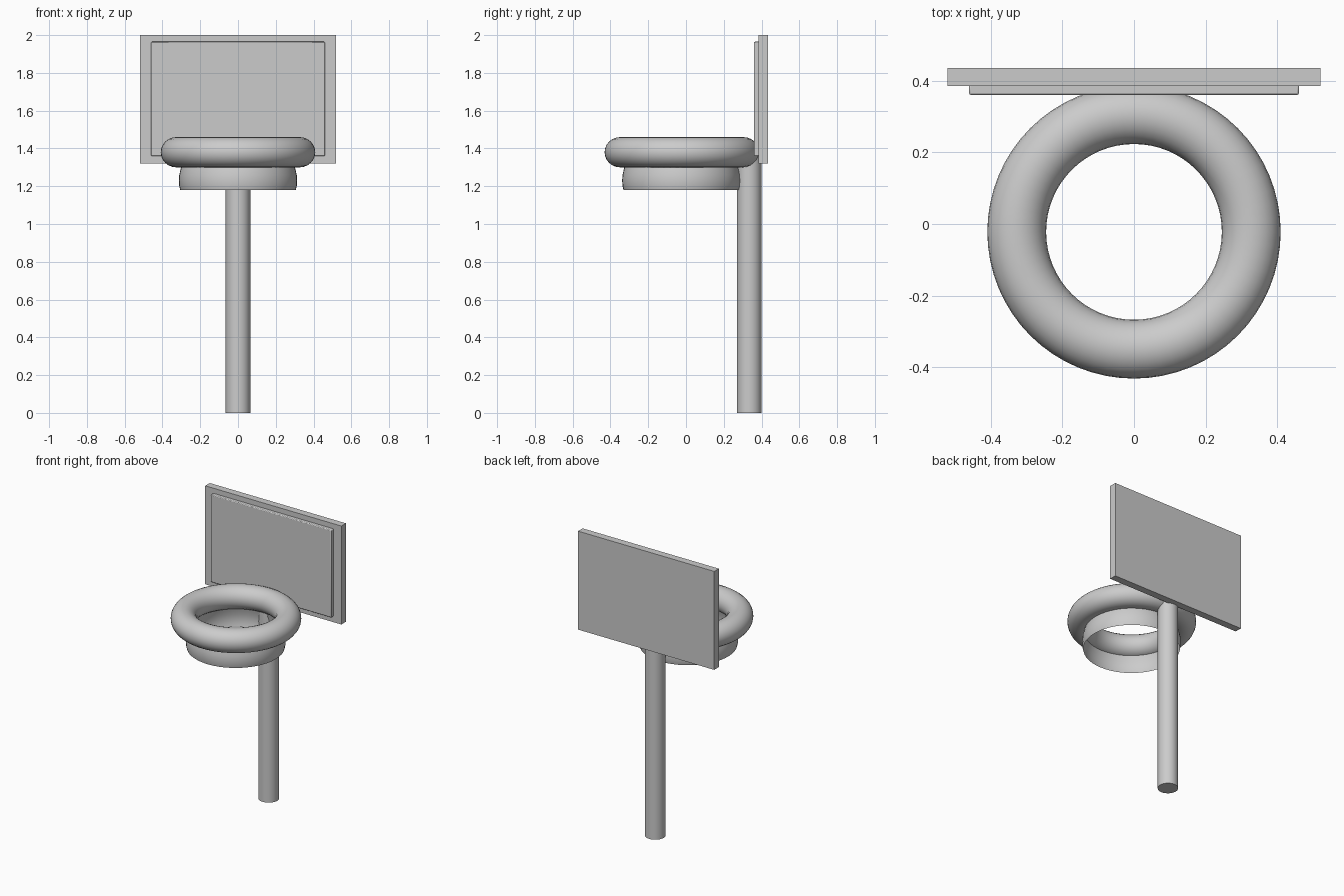
import bpy, bmesh, math

if "Cube" in bpy.data.objects:
    bpy.data.objects.remove(bpy.data.objects["Cube"])


def make_object(name, bm, smooth=True):
    mesh = bpy.data.meshes.new(name)
    bmesh.ops.recalc_face_normals(bm, faces=bm.faces)
    bm.to_mesh(mesh)
    bm.free()
    obj = bpy.data.objects.new(name, mesh)
    bpy.context.collection.objects.link(obj)
    if smooth:
        bpy.ops.object.select_all(action='DESELECT')
        obj.select_set(True)
        bpy.context.view_layer.objects.active = obj
        bpy.ops.object.shade_smooth_by_angle(angle=math.radians(35))
    return obj


def box(name, x, y, z, bevel=0.0):
    bm = bmesh.new()
    bmesh.ops.create_cube(bm, size=1)
    for v in bm.verts:
        for i, (lo, hi) in enumerate((x, y, z)):
            v.co[i] = lo if v.co[i] < 0 else hi
    obj = make_object(name, bm)
    if bevel:
        mod = obj.modifiers.new("bevel", 'BEVEL')
        mod.width = bevel
        mod.segments = 2
    return obj


def lathe(name, profile, centre, steps, closed=False):
    bm = bmesh.new()
    vs = [bm.verts.new((r, 0, z)) for r, z in profile]
    pairs = list(zip(vs, vs[1:])) + ([(vs[-1], vs[0])] if closed else [])
    edges = [bm.edges.new(p) for p in pairs]
    bmesh.ops.spin(bm, geom=vs + edges, cent=(0, 0, 0), axis=(0, 0, 1),
                   angle=math.tau, steps=steps)
    bmesh.ops.remove_doubles(bm, verts=bm.verts, dist=1e-4)
    obj = make_object(name, bm)
    obj.location = (centre[0], centre[1], 0)
    return obj


# Backboard and the raised panel on its front
box("backboard", (-0.52, 0.52), (0.385, 0.435), (1.32, 2.0))
box("backboard_panel", (-0.46, 0.46), (0.36, 0.39), (1.36, 1.965), 0.005)

# Thick round rim
rim = [(0.327 + 0.082 * math.cos(math.tau * i / 24),
        1.38 + 0.08 * math.sin(math.tau * i / 24)) for i in range(24)]
lathe("rim", rim, (0, -0.022), 64, closed=True)

# Short open net band under the rim
net = [(0.296, 1.32), (0.304, 1.29), (0.311, 1.26), (0.313, 1.23),
       (0.311, 1.20), (0.306, 1.18)]
lathe("net_band", net, (0, -0.025), 48)

# Support pole
pole = [(0, 0), (0.065, 0), (0.065, 1.36), (0, 1.36)]
lathe("pole", pole, (0, 0.335), 32)
